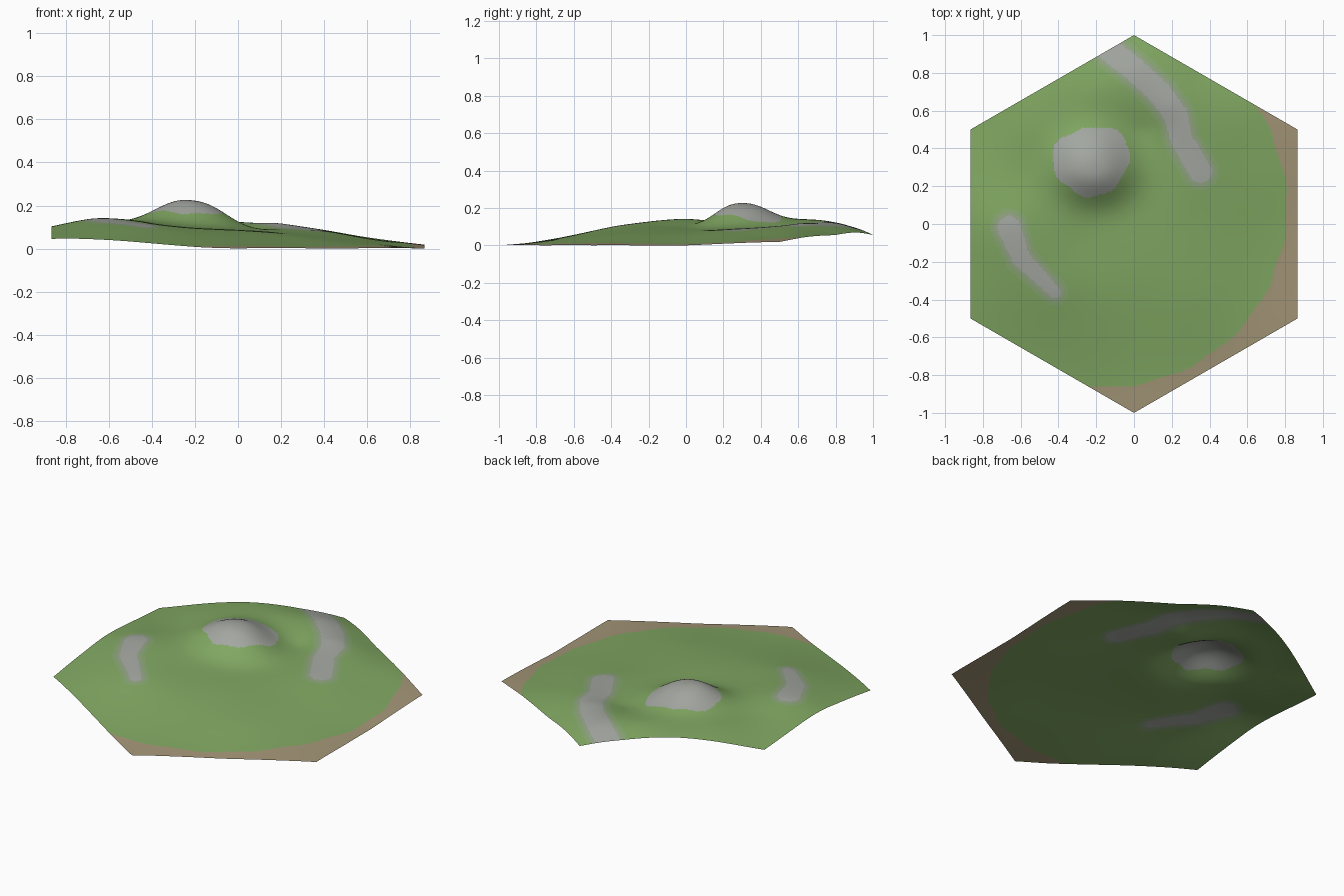
import bpy, bmesh, math

if "Cube" in bpy.data.objects:
    bpy.data.objects.remove(bpy.data.objects["Cube"])

# Terrain control points (x, y, height), interpolated with a thin plate spline
PTS = [
    # rim
    (0, -1, 0), (.43, -.75, 0), (.866, -.5, 0), (.866, 0, 0), (.866, .5, .018),
    (.65, .625, .042), (.35, .8, .055), (0, 1, .055), (-.2, .885, .1), (-.43, .75, .127),
    (-.65, .625, .11), (-.866, .5, .073), (-.866, .12, .1), (-.866, -.2, .085),
    (-.866, -.5, .045), (-.65, -.625, .042), (-.43, -.75, .027), (-.15, -.91, .005),
    # shore and meadow
    (.1, -.8, .014), (.4, -.62, .016), (.65, -.4, .014), (.75, 0, .014),
    (.3, -.4, .05), (0, -.55, .05), (-.35, -.5, .075), (0, -.2, .085), (.3, 0, .07),
    (.55, .1, .05), (.6, .4, .05), (-.3, -.1, .105), (-.6, .25, .12), (-.55, .5, .13),
    (-.2, .7, .135), (.05, .5, .085), (.07, .2, .085),
    # ridges
    (-.67, 0, .14), (-.6, -.17, .13), (-.42, -.36, .105), (.35, .25, .085),
    (.25, .45, .1), (.18, .62, .118), (0, .82, .115), (-.1, .9, .095),
]
# Rock ridges: (x, y, half width) along each crest
RIDGES = [
    [(-.13, .92, .07), (0, .82, .07), (.13, .7, .07), (.22, .58, .07), (.25, .45, .065), (.35, .28, .07)],
    [(-.66, -.02, .07), (-.6, -.18, .055), (-.42, -.36, .04)],
]


def kern(r2):
    return r2 * math.log(r2) if r2 > 1e-12 else 0.0


def solve(a, b):
    n = len(b)
    m = [row[:] + [v] for row, v in zip(a, b)]
    for i in range(n):
        p = max(range(i, n), key=lambda k: abs(m[k][i]))
        m[i], m[p] = m[p], m[i]
        for k in range(i + 1, n):
            f = m[k][i] / m[i][i]
            if f:
                m[k] = [u - f * v for u, v in zip(m[k], m[i])]
    x = [0.0] * n
    for i in reversed(range(n)):
        x[i] = (m[i][n] - sum(m[i][j] * x[j] for j in range(i + 1, n))) / m[i][i]
    return x


rows = [[kern((x - u) ** 2 + (y - v) ** 2) + (1e-3 if (x, y) == (u, v) else 0)
         for u, v, _ in PTS] + [1, x, y] for x, y, _ in PTS]
for g in (lambda p: 1, lambda p: p[0], lambda p: p[1]):
    rows.append([g(p) for p in PTS] + [0, 0, 0])
W = solve(rows, [p[2] for p in PTS] + [0, 0, 0])


def height(x, y):
    base = W[-3] + W[-2] * x + W[-1] * y
    base += sum(w * kern((x - p[0]) ** 2 + (y - p[1]) ** 2) for w, p in zip(W, PTS))
    # rocky hill, steeper on its south side
    dx, dy = (x + .21) / .205, y - .29
    dy /= .17 if dy < 0 else .2
    hill = .118 * math.exp(-(dx * dx + dy * dy) ** 1.2)
    return max(base, 0) + hill


def ridge_gap(x, y):
    """Distance outside the nearest ridge outline (negative inside)."""
    best = 9
    for path in RIDGES:
        for (ax, ay, ar), (bx, by, br) in zip(path, path[1:]):
            ex, ey = bx - ax, by - ay
            t = min(1, max(0, ((x - ax) * ex + (y - ay) * ey) / (ex * ex + ey * ey)))
            best = min(best, math.hypot(x - ax - t * ex, y - ay - t * ey) - ar - t * (br - ar))
    return best


def in_hill(x, y):
    dx, dy = x + .225, y - .335
    a = math.atan2(dy, dx)
    r = .193 + .012 * math.cos(2 * a - .5) + .01 * math.cos(3 * a - 2.0) + .006 * math.cos(7 * a)
    return math.hypot(dx, dy) < r


def in_beach(x, y):
    # shoreline as a radius that grows away from the south-east
    a = math.atan2(y, x) + math.radians(32)
    r = .785 + .065 * a * a + .006 * math.sin(17 * a)
    return abs(a) < 1.4 and math.hypot(x, y) > r


def material(name, srgb):
    m = bpy.data.materials.new(name)
    m.diffuse_color = [((c + .055) / 1.055) ** 2.4 for c in srgb] + [1]
    m.use_nodes = True
    m.node_tree.nodes["Principled BSDF"].inputs["Base Color"].default_value = m.diffuse_color
    return m


MATS = [material("grass", (.505, .655, .385)), material("sand", (.64, .585, .465)),
        material("rock", (.64, .655, .63)), material("mossy rock", (.57, .64, .52)),
        material("pale grass", (.535, .65, .445))]

# Hexagonal triangle grid, pointed to front and back
N = 84
bm = bmesh.new()
grid = {}
for i in range(-N, N + 1):
    for j in range(-N, N + 1):
        if abs(i + j) <= N:
            x = .8660254 * i / N
            y = (j + i / 2) / N
            grid[i, j] = bm.verts.new((x, y, height(x, y)))
for (i, j), v in list(grid.items()):
    for a, b in (((i + 1, j), (i, j + 1)), ((i, j + 1), (i - 1, j + 1))):
        if a in grid and b in grid:
            f = bm.faces.new((v, grid[a], grid[b]))
            f.smooth = True
            c = f.calc_center_median()
            gap = ridge_gap(c.x, c.y)
            if in_hill(c.x, c.y) or gap < -.008:
                f.material_index = 2
            elif gap < .01:
                f.material_index = 3
            elif gap < .032:
                f.material_index = 4
            elif in_beach(c.x, c.y):
                f.material_index = 1

# Stand on z = 0
low = min(v.co.z for v in bm.verts)
for v in bm.verts:
    v.co.z -= low
mesh = bpy.data.meshes.new("terrain_tile")
bm.to_mesh(mesh)
bm.free()
for m in MATS:
    mesh.materials.append(m)
tile = bpy.data.objects.new("terrain_tile", mesh)
bpy.context.collection.objects.link(tile)
